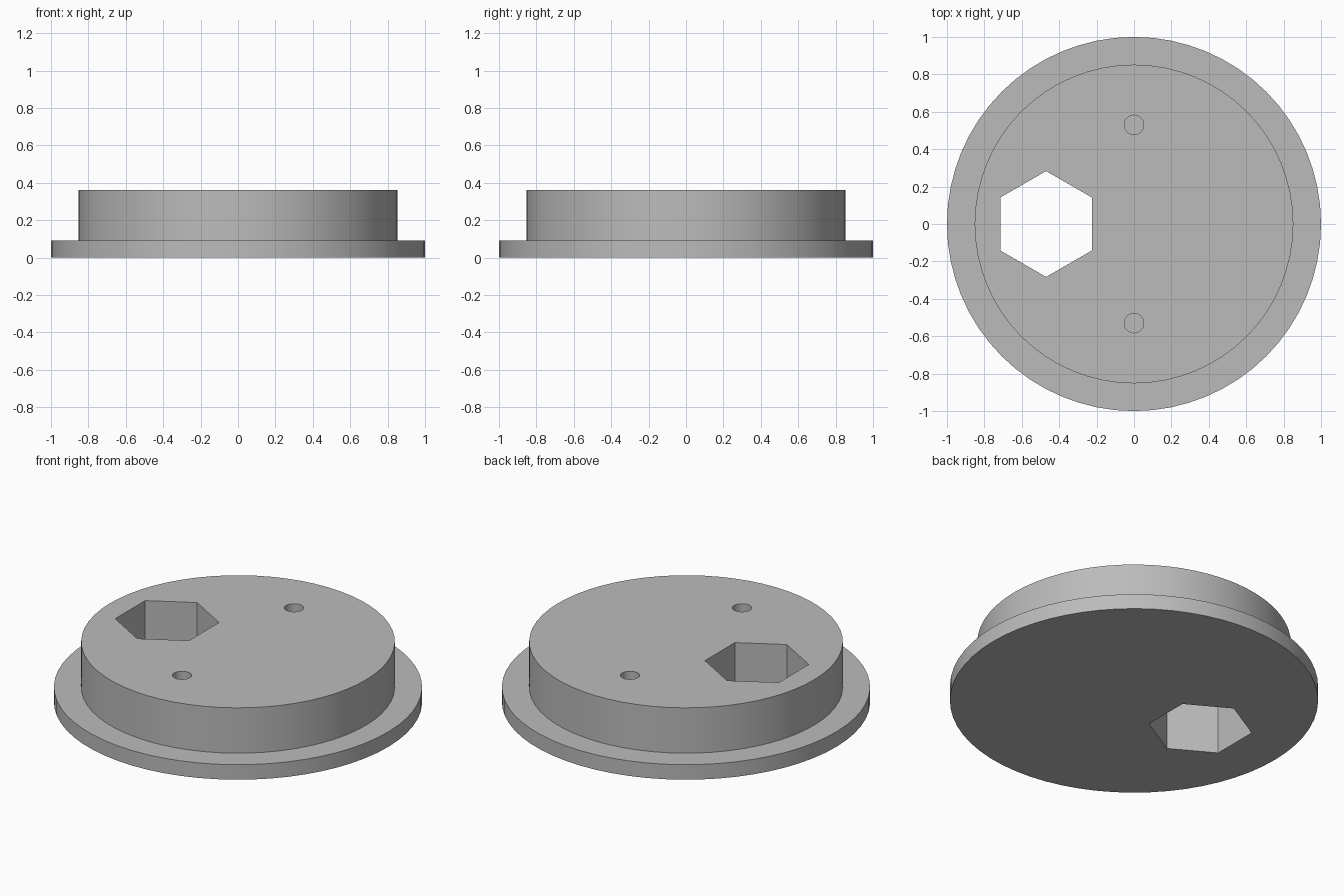
import bpy
import math

cube = bpy.data.objects.get("Cube")
if cube:
    bpy.data.objects.remove(cube, do_unlink=True)

FLANGE_RADIUS, FLANGE_TOP = 1.0, 0.09
BOSS_RADIUS, BOSS_TOP = 0.852, 0.362
SEGMENTS = 64

grey = bpy.data.materials.new("plain grey")
grey.use_nodes = True
colour = (0.5, 0.5, 0.5, 1)
grey.diffuse_color = colour
grey.node_tree.nodes["Principled BSDF"].inputs["Base Color"].default_value = colour


def prism(name, radius, bottom, top, sides, x=0, y=0, turn=0):
    """Upright prism between two heights."""
    bpy.ops.mesh.primitive_cylinder_add(
        vertices=sides, radius=radius, depth=top - bottom,
        location=(x, y, (bottom + top) / 2), rotation=(0, 0, turn))
    obj = bpy.context.object
    obj.name = name
    obj.data.materials.append(grey)
    return obj


def combine(target, other, operation):
    """Apply a boolean and discard the helper."""
    mod = target.modifiers.new(operation.lower(), "BOOLEAN")
    mod.operation = operation
    mod.solver = "EXACT"
    mod.object = other
    bpy.context.view_layer.objects.active = target
    bpy.ops.object.modifier_apply(modifier=mod.name)
    bpy.data.objects.remove(other, do_unlink=True)


# Wide flange with a raised boss
cap = prism("flanged_cap", FLANGE_RADIUS, 0, FLANGE_TOP, SEGMENTS)
boss = prism("boss", BOSS_RADIUS, FLANGE_TOP / 2, BOSS_TOP, SEGMENTS)
combine(cap, boss, "UNION")

# Hexagonal opening right through
combine(cap, prism("hex_cutter", 0.283, -0.1, 0.5, 6, x=-0.47), "DIFFERENCE")

# Pair of blind screw holes
for side in (-1, 1):
    hole = prism("screw_hole_cutter", 0.052, FLANGE_TOP, 0.5, 32, y=side * 0.53)
    combine(cap, hole, "DIFFERENCE")

# Smooth round walls with sharp rims
bpy.ops.object.select_all(action="DESELECT")
cap.select_set(True)
bpy.context.view_layer.objects.active = cap
bpy.ops.object.shade_smooth_by_angle(angle=math.radians(30))
